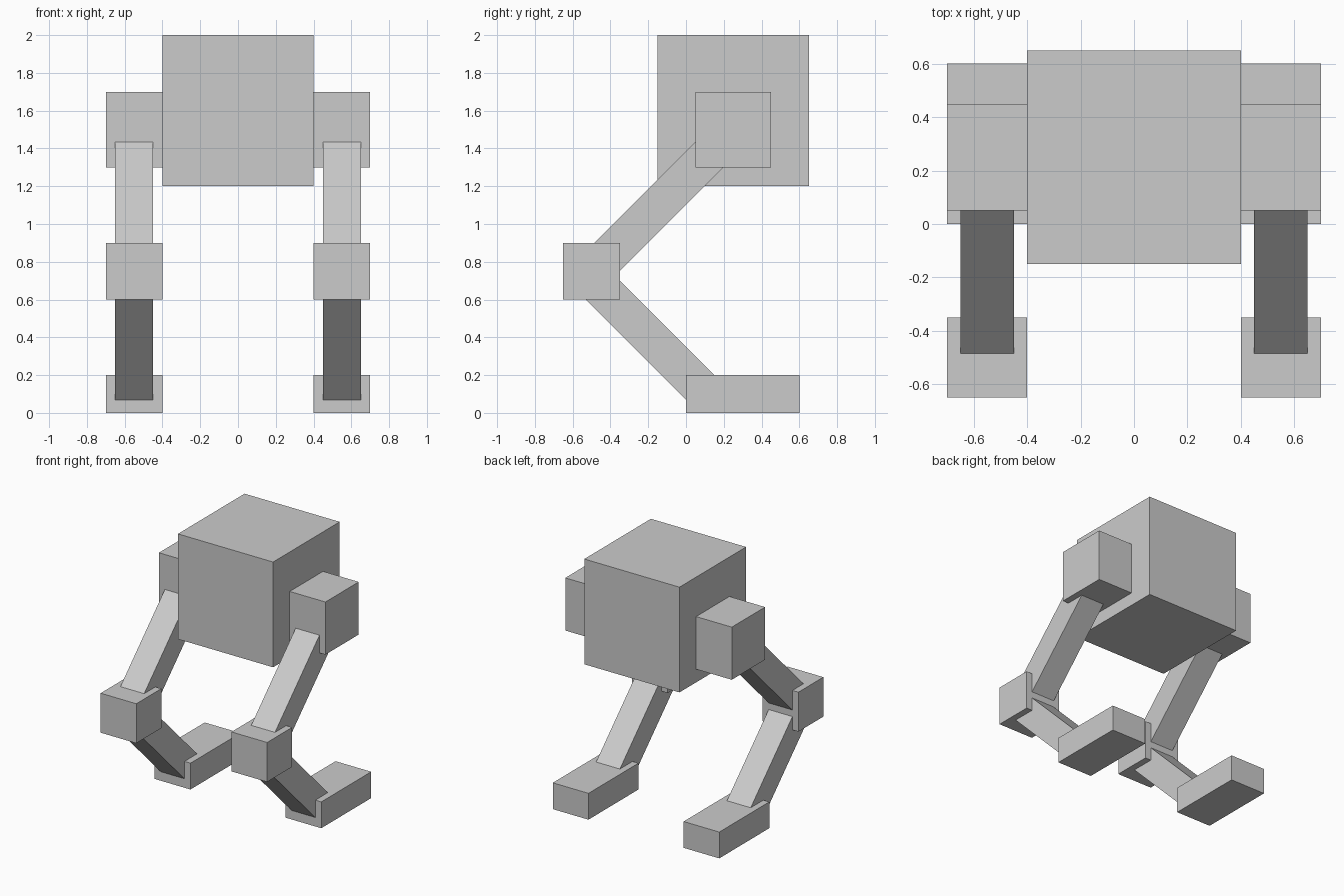
import bpy
from math import atan2, hypot
from mathutils import Matrix, Vector

if "Cube" in bpy.data.objects:
    bpy.data.objects.remove(bpy.data.objects["Cube"])


def box(name, center, size, tilt=0.0):
    """Box of a given size, tilted about the x axis."""
    bpy.ops.mesh.primitive_cube_add(size=1)
    ob = bpy.context.object
    ob.name = ob.data.name = name
    ob.data.transform(Matrix.Translation(Vector(center))
                      @ Matrix.Rotation(tilt, 4, 'X')
                      @ Matrix.Diagonal((*size, 1)))
    return ob


def strut(name, x, start, end, thick=0.2):
    """Square bar between two (y, z) points."""
    dy, dz = end[0] - start[0], end[1] - start[1]
    center = (x, (start[0] + end[0]) / 2, (start[1] + end[1]) / 2)
    return box(name, center, (thick, hypot(dy, dz), thick), atan2(dz, dy))


# Body
box("body", (0, 0.25, 1.6), (0.8, 0.8, 0.8))

# Two bent legs
for side, s in (("left", -1), ("right", 1)):
    x = 0.55 * s
    box(f"{side}_hip", (x, 0.25, 1.5), (0.3, 0.4, 0.4))
    strut(f"{side}_upper_leg", x, (-0.45, 0.793), (0.2, 1.443))
    box(f"{side}_knee", (x, -0.5, 0.75), (0.3, 0.3, 0.3))
    strut(f"{side}_lower_leg", x, (-0.47, 0.68), (0.1, 0.11))
    box(f"{side}_foot", (x, 0.3, 0.1), (0.3, 0.6, 0.2))
